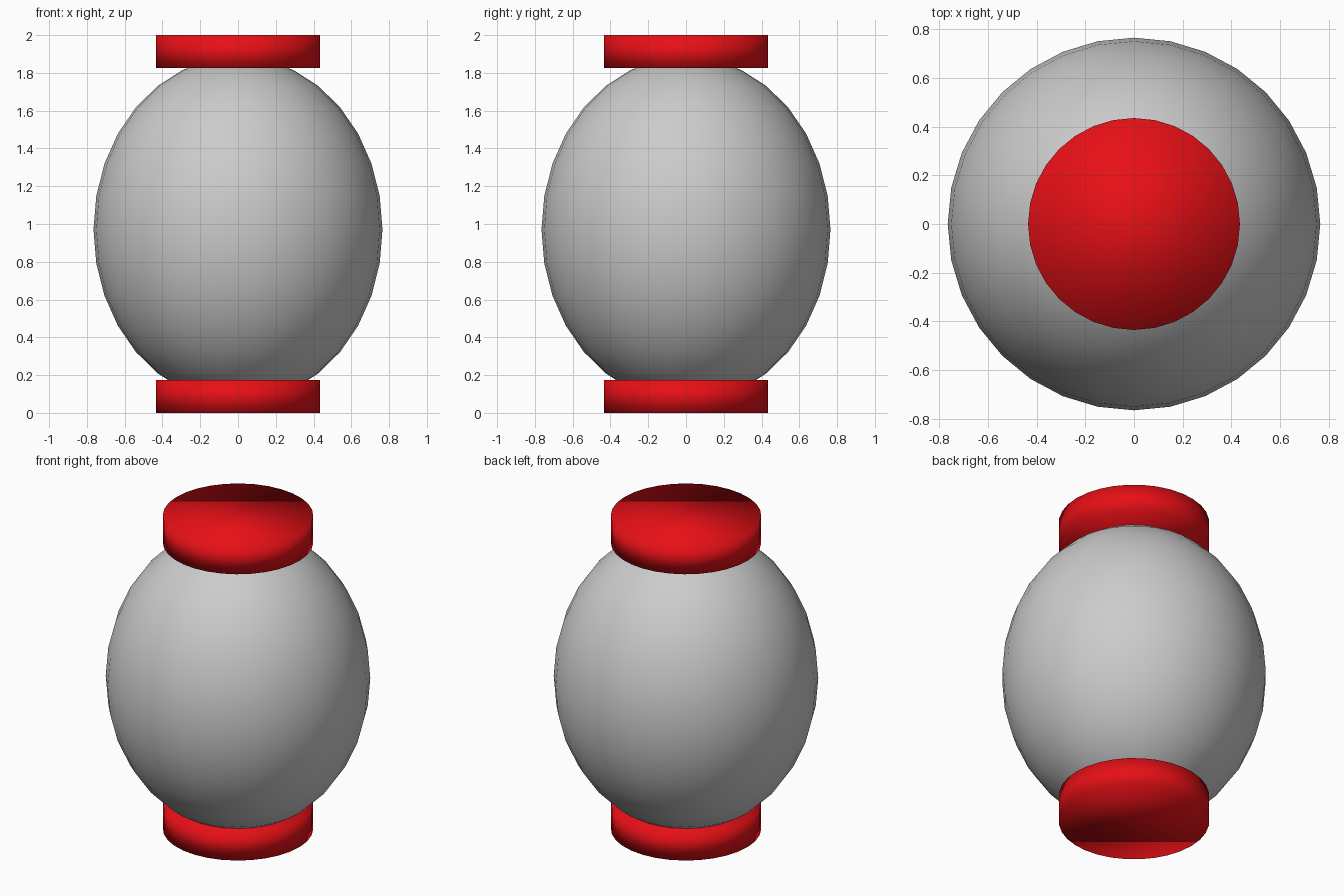
import bpy

if "Cube" in bpy.data.objects:
    bpy.data.objects.remove(bpy.data.objects["Cube"])

red = bpy.data.materials.new("red")
red.diffuse_color = (0.8, 0.005, 0.008, 1.0)
red.use_nodes = True
red.node_tree.nodes["Principled BSDF"].inputs["Base Color"].default_value = red.diffuse_color


def add_cap(name, z):
    bpy.ops.mesh.primitive_cylinder_add(vertices=32, radius=0.435, depth=0.174,
                                        end_fill_type='NGON', location=(0, 0, z))
    cap = bpy.context.object
    cap.name = name
    cap.data.materials.append(red)
    bpy.ops.object.shade_smooth()


# Lantern body: slightly elongated sphere
bpy.ops.mesh.primitive_uv_sphere_add(segments=32, ring_count=16, radius=1,
                                     location=(0, 0, 0.97))
body = bpy.context.object
body.name = "lantern_body"
body.scale = (0.765, 0.765, 0.915)
bpy.ops.object.transform_apply(location=False, rotation=False, scale=True)
bpy.ops.object.shade_smooth()

# End caps
add_cap("bottom_cap", 0.087)
add_cap("top_cap", 1.913)
